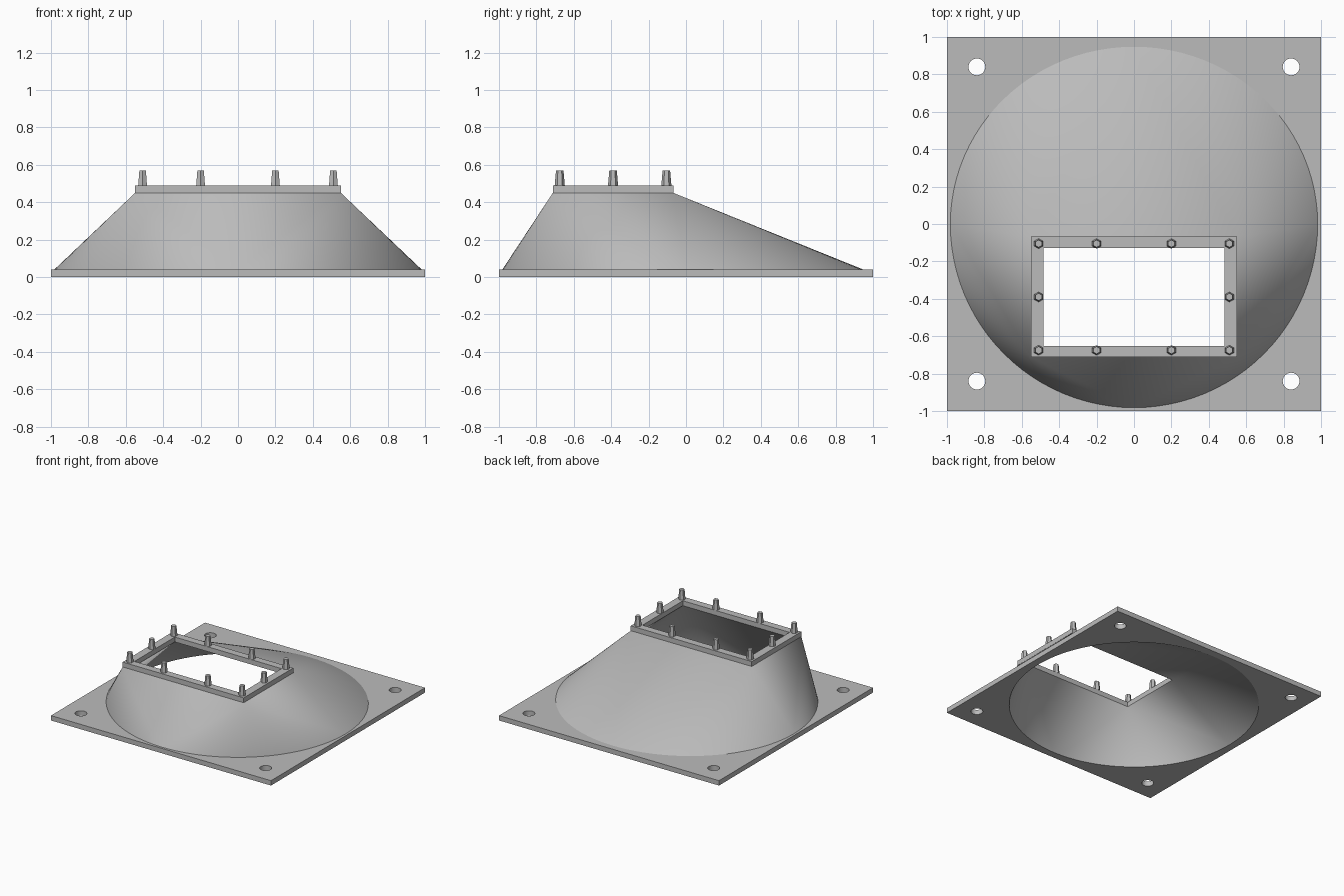
import bpy, bmesh
from math import sin, cos, pi, radians
from mathutils import Matrix

cube = bpy.data.objects.get("Cube")
if cube:
    bpy.data.objects.remove(cube, do_unlink=True)

grey = bpy.data.materials.new("plain grey")
grey.use_nodes = True
color = (0.5, 0.5, 0.5, 1)
grey.diffuse_color = color
grey.node_tree.nodes["Principled BSDF"].inputs["Base Color"].default_value = color

PLATE_TOP, NECK, RIM_TOP = 0.04, 0.45, 0.49
SEGS = 96
OPEN_Y = -0.39          # centre of the rectangular opening
OUTER = (0.55, 0.322)   # half sizes of the rim
INNER = (0.485, 0.262)


def finish(name, bm, smooth=False):
    bmesh.ops.recalc_face_normals(bm, faces=bm.faces)
    mesh = bpy.data.meshes.new(name)
    bm.to_mesh(mesh)
    bm.free()
    obj = bpy.data.objects.new(name, mesh)
    bpy.context.collection.objects.link(obj)
    mesh.materials.append(grey)
    if smooth:
        bpy.ops.object.select_all(action="DESELECT")
        obj.select_set(True)
        bpy.context.view_layer.objects.active = obj
        bpy.ops.object.shade_smooth_by_angle(angle=radians(30))
    return obj


def circle(r, n, cx=0, cy=0):
    return [(cx + r * cos(2 * pi * i / n), cy + r * sin(2 * pi * i / n)) for i in range(n)]


def rectangle(half, cy=0):
    # corners in the same order as the quadrants
    return [(sx * half[0], cy + sy * half[1]) for sx, sy in ((1, 1), (-1, 1), (-1, -1), (1, -1))]


def pierced_slab(name, loops, z, height):
    """Flat outline with holes, extruded upward."""
    bm = bmesh.new()
    for loop in loops:
        vs = [bm.verts.new((x, y, z)) for x, y in loop]
        for a, b in zip(vs, vs[1:] + vs[:1]):
            bm.edges.new((a, b))
    bmesh.ops.triangle_fill(bm, use_beauty=True, edges=bm.edges[:], normal=(0, 0, 1))
    ext = bmesh.ops.extrude_face_region(bm, geom=bm.faces[:], use_keep_orig=True)
    top = [g for g in ext["geom"] if isinstance(g, bmesh.types.BMVert)]
    bmesh.ops.translate(bm, verts=top, vec=(0, 0, height))
    return finish(name, bm, True)


def loft(bm, ring, z0, corners, z1):
    """Round-to-rectangle skin: a cone fan per corner and a flat side between."""
    low = [bm.verts.new((x, y, z0)) for x, y in ring]
    high = [bm.verts.new((x, y, z1)) for x, y in corners]
    n = len(low)
    for i in range(n):
        bm.faces.new((low[i], low[(i + 1) % n], high[i * 4 // n]))
    for q in range(4):
        bm.faces.new((high[q - 1], low[q * n // 4], high[q]))
    return low, high


# Square mounting plate with the large round opening and screw holes
holes = [circle(0.045, 24, x, y) for x in (-0.84, 0.84) for y in (-0.84, 0.84)]
pierced_slab("base_plate", [rectangle((1, 1)), circle(0.94, SEGS)] + holes, 0, PLATE_TOP)

# Hollow duct, its outer foot slightly flattened at the back
bm = bmesh.new()
foot = [(x, y * (0.965 if y > 0 else 1)) for x, y in circle(0.982, SEGS)]
low_out, high_out = loft(bm, foot, PLATE_TOP, rectangle(OUTER, OPEN_Y), NECK)
low_in, high_in = loft(bm, circle(0.94, SEGS), 0, rectangle(INNER, OPEN_Y), NECK)
for a, b in ((low_out, low_in), (high_out, high_in)):
    for i in range(len(a)):
        bm.faces.new((a[i - 1], a[i], b[i], b[i - 1]))
finish("duct", bm, True)

# Rectangular rim
pierced_slab("rim", [rectangle(OUTER, OPEN_Y), rectangle(INNER, OPEN_Y)], NECK, RIM_TOP - NECK)

# Tapered hexagonal studs around the rim
bm = bmesh.new()
spots = [(x, s * 0.285) for x in (-0.51, -0.2, 0.2, 0.51) for s in (-1, 1)]
spots += [(-0.51, 0), (0.51, 0)]
for x, y in spots:
    bmesh.ops.create_cone(bm, cap_ends=True, segments=6, radius1=0.027, radius2=0.02, depth=0.08,
                          matrix=Matrix.Translation((x, OPEN_Y + y, RIM_TOP + 0.04)))
finish("studs", bm)
